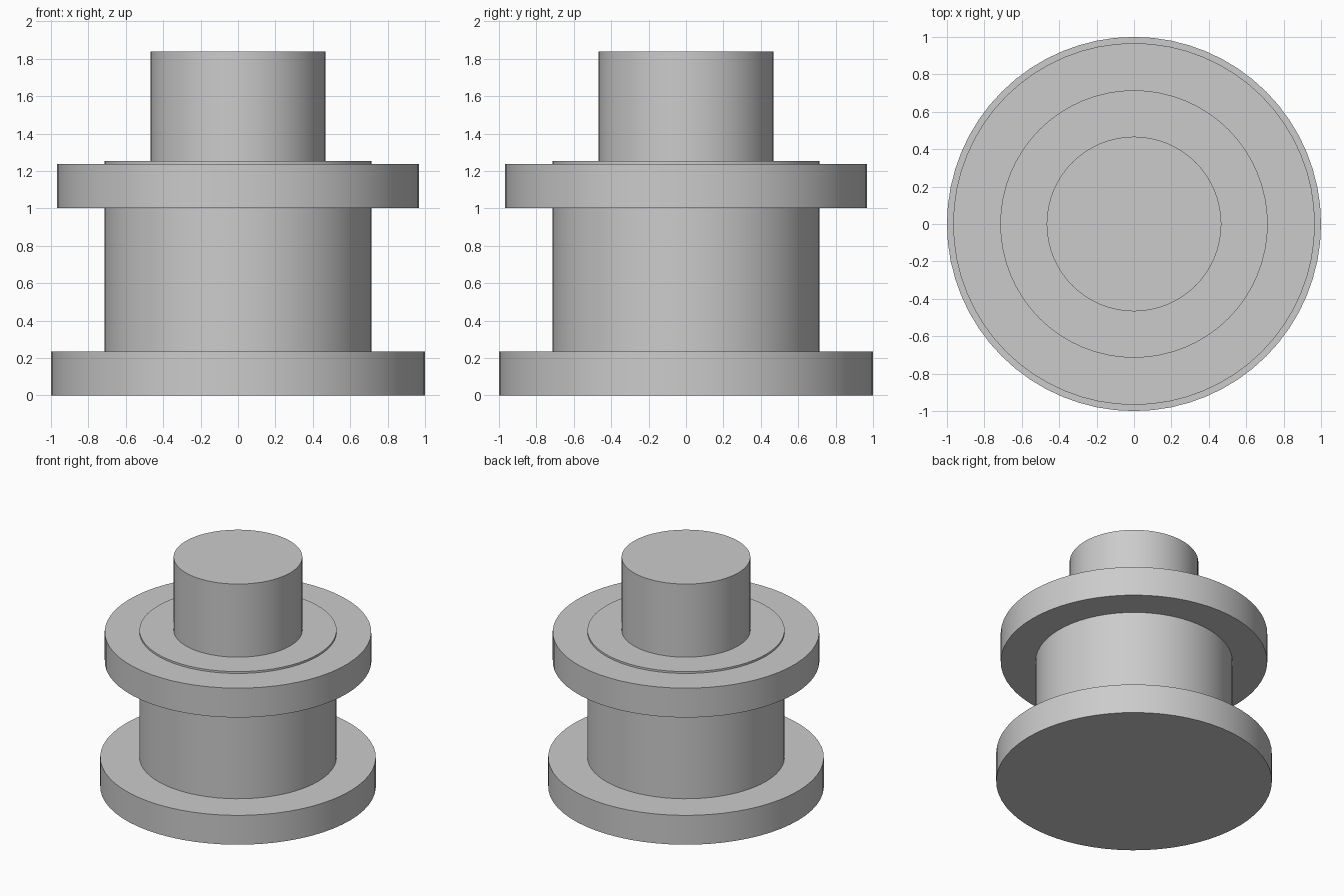
import bpy
import math

cube = bpy.data.objects.get("Cube")
if cube:
    bpy.data.objects.remove(cube, do_unlink=True)

# Single grey material
grey = bpy.data.materials.new("plain_grey")
grey.use_nodes = True
colour = (0.6, 0.6, 0.6, 1.0)
grey.diffuse_color = colour
grey.node_tree.nodes["Principled BSDF"].inputs["Base Color"].default_value = colour


def disc(name, radius, bottom, top):
    """Upright round part between two heights."""
    bpy.ops.mesh.primitive_cylinder_add(
        vertices=64, radius=radius, depth=top - bottom,
        location=(0, 0, (bottom + top) / 2))
    part = bpy.context.object
    part.name = name
    part.data.materials.append(grey)
    bpy.ops.object.shade_smooth_by_angle(angle=math.radians(30))
    return part


# Wide foot, drum that pokes just above the collar, collar, and top post
disc("base_flange", 1.0, 0.0, 0.235)
disc("drum", 0.715, 0.235, 1.253)
disc("upper_collar", 0.967, 1.003, 1.238)
disc("top_post", 0.467, 1.253, 1.838)
